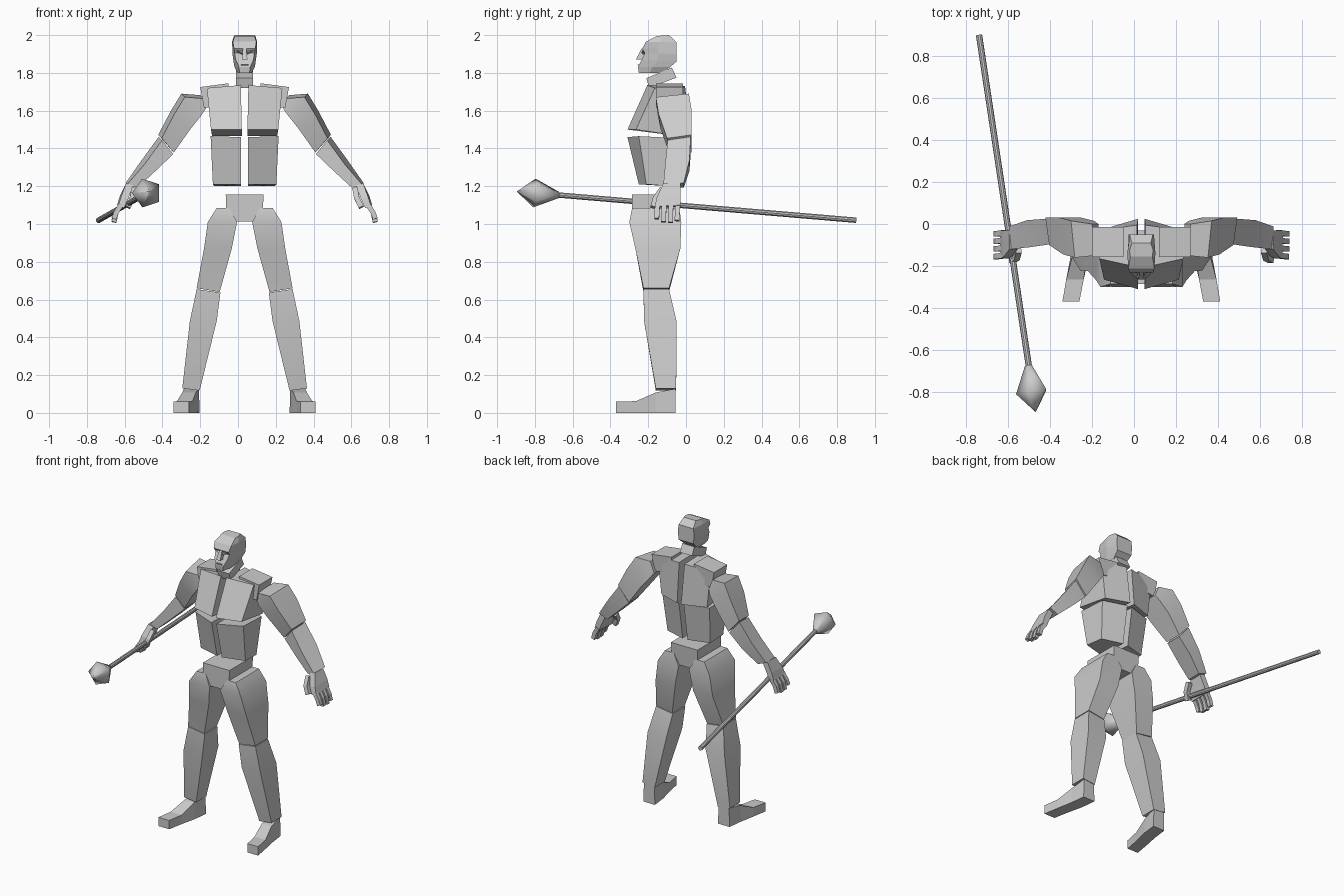
import bpy, bmesh, math
from mathutils import Vector

CX = 0.035  # body centre line, offset because the staff widens the pose
grey = bpy.data.materials.new("light grey")
grey.diffuse_color = (0.6, 0.6, 0.6, 1)


def loft(name, rings, smooth=False, side=1, offset=CX):
    """Skin equal-sized rings of points and cap both ends."""
    bm = bmesh.new()
    rows = [[bm.verts.new((side * x + offset, y, z)) for x, y, z in r] for r in rings]
    n = len(rows[0])
    for a, b in zip(rows, rows[1:]):
        for i in range(n):
            j = (i + 1) % n
            bm.faces.new((a[i], a[j], b[j], b[i]))
    bm.faces.new(rows[0])
    bm.faces.new(rows[-1])
    bmesh.ops.recalc_face_normals(bm, faces=bm.faces)
    me = bpy.data.meshes.new(name)
    bm.to_mesh(me)
    bm.free()
    me.materials.append(grey)
    ob = bpy.data.objects.new(name, me)
    bpy.context.collection.objects.link(ob)
    if smooth:
        bpy.ops.object.select_all(action='DESELECT')
        ob.select_set(True)
        bpy.context.view_layer.objects.active = ob
        bpy.ops.object.shade_smooth_by_angle(angle=math.radians(35))
    return ob


def pair(name, rings, smooth=False):
    for s, label in ((1, "left_"), (-1, "right_")):
        loft(label + name, rings, smooth, s)


def flat(x0, x1, y0, y1, z0, z1=None):
    """Level ring; z0 at the inner edge, z1 at the outer edge."""
    z1 = z0 if z1 is None else z1
    return [(x0, y0, z0), (x1, y0, z1), (x1, y1, z1), (x0, y1, z0)]


def arm(ox, oz, ix, iz, y0, y1, inset=0.018):
    """Ring across a sloping arm, front outer edge pulled in."""
    return [(ox - inset, y0, oz - inset), (ox, y1, oz),
            (ix, y1, iz), (ix, y0 + 0.01, iz)]


def stick(pts, w, t):
    """Rings of a bent finger running through pts."""
    rings = []
    for k, p in enumerate(pts):
        a, b = Vector(pts[max(k - 1, 0)]), Vector(pts[min(k + 1, len(pts) - 1)])
        d = (b - a).normalized()
        v = d.cross(Vector((0, 1, 0))).normalized()
        u = v.cross(d)
        c = Vector(p)
        rings.append([c + u * (w * i) + v * (t * j)
                      for i, j in ((-1, -1), (1, -1), (1, 1), (-1, 1))])
    return rings


# torso halves
pair("chest", [
    [(.02, -.205, 1.735), (.20, -.165, 1.72), (.20, -.03, 1.715), (.02, -.005, 1.73)],
    [(.015, -.31, 1.50), (.178, -.265, 1.50), (.172, -.03, 1.465), (.015, .025, 1.465)]])
pair("abdomen", [
    [(.018, -.31, 1.46), (.18, -.25, 1.465), (.178, -.05, 1.455), (.018, .0, 1.455)],
    [(.018, -.25, 1.21), (.168, -.21, 1.21), (.16, -.08, 1.20), (.018, -.04, 1.20)]])
pair("shoulder_cap", [flat(.085, .215, -.158, -.02, 1.63, 1.615),
                      flat(.085, .235, -.158, -.015, 1.745, 1.725)])

# pelvis and neck
loft("pelvis", [flat(-.095, .095, -.285, -.04, 1.012),
                flat(-.1, .1, -.285, -.03, 1.155)])
loft("neck", [[(x, y, z) for x, y, z in ((-.045, -.195, 1.72), (.045, -.195, 1.72),
                                         (.045, -.05, 1.775), (-.045, -.05, 1.775))],
              [(x, y, z) for x, y, z in ((-.045, -.21, 1.772), (.045, -.21, 1.772),
                                         (.045, -.075, 1.828), (-.045, -.075, 1.828))]])

# head: front y, z, half width / back y, z, half width
HEAD = [(-.155, 1.995, .052, -.09, 2.0, .045),
        (-.212, 1.965, .062, -.05, 1.963, .055),
        (-.232, 1.928, .056, -.05, 1.93, .06),
        (-.218, 1.905, .052, -.05, 1.90, .06),
        (-.235, 1.87, .047, -.05, 1.86, .055),
        (-.254, 1.832, .03, -.085, 1.83, .05),
        (-.25, 1.80, .026, -.12, 1.80, .035)]
rings = []
for fy, fz, fw, by, bz, bw in HEAD:
    my, mz, mw = fy * .55 + by * .45, (fz + bz) / 2, max(fw, bw) * 1.08
    rings.append([(-fw, fy, fz), (fw, fy, fz), (mw, my, mz),
                  (bw, by, bz), (-bw, by, bz), (-mw, my, mz)])
loft("head", rings)
loft("nose", [flat(-.009, .009, -.236, -.20, 1.928),
              flat(-.015, .015, -.264, -.21, 1.872)])
pair("brow", [[(.012, -.222, 1.915), (.012, -.236, 1.905), (.012, -.222, 1.897)],
              [(.055, -.21, 1.932), (.055, -.226, 1.924), (.055, -.212, 1.917)]])
loft("mouth", [flat(-.02, .02, -.254, -.24, 1.838), flat(-.02, .02, -.256, -.24, 1.845)])

# arms
pair("upper_arm", [arm(.235, 1.682, .205, 1.61, -.15, 0),
                   arm(.335, 1.69, .225, 1.58, -.16, .015),
                   arm(.39, 1.60, .285, 1.505, -.145, .03),
                   arm(.457, 1.472, .375, 1.378, -.10, .03)], True)
pair("forearm", [arm(.455, 1.462, .378, 1.37, -.097, .025),
                 arm(.545, 1.338, .472, 1.28, -.11, .018),
                 arm(.63, 1.217, .568, 1.192, -.12, -.012, .008)], True)

# hands
pair("palm", [[(.59, -.12, 1.205), (.628, -.12, 1.215), (.628, -.03, 1.215), (.59, -.03, 1.205)],
              [(.615, -.155, 1.135), (.655, -.155, 1.14), (.66, -.03, 1.15), (.62, -.03, 1.145)],
              [(.638, -.165, 1.085), (.67, -.165, 1.095), (.675, -.03, 1.10), (.643, -.03, 1.09)]])
for i in range(4):
    y = -.042 - .036 * i
    drop = (.01, 0, .003, .02)[i]
    pair("finger_%d" % (i + 1), stick(
        [(.652, y, 1.105), (.68, y - .004, 1.06), (.692, y - .005, 1.008 + drop)], .013, .013))
pair("thumb", stick([(.585, -.125, 1.185), (.595, -.16, 1.135), (.618, -.172, 1.088)], .015, .014))

# legs
pair("thigh", [flat(.08, .148, -.285, -.035, 1.085),
               flat(.04, .195, -.30, -.025, 1.01),
               flat(.068, .215, -.268, -.03, .87),
               flat(.132, .254, -.225, -.09, .64, .66)], True)
pair("shin", [flat(.128, .254, -.225, -.09, .637, .655),
              flat(.148, .29, -.222, -.05, .485),
              flat(.238, .33, -.16, -.052, .118, .13)], True)


# feet: inner x, outer x, y, height
pair("foot", [[(a, y, 0), (b, y, 0), (b - t, y, h), (a + t, y, h)]
              for a, b, y, h, t in ((.238, .325, -.055, .128, .004),
                                    (.25, .338, -.16, .108, .008),
                                    (.275, .358, -.265, .062, 0),
                                    (.295, .376, -.37, .06, 0))])

# staff with a five-sided spear head
tail, tip = Vector((-.738, .9, 1.02)), Vector((-.468, -.895, 1.172))
axis = (tip - tail).normalized()
across = axis.cross(Vector((0, 0, 1))).normalized()
up = across.cross(axis)


def hoop(dist, r, n):
    c = tail + axis * dist
    return [c + r * (across * math.cos(math.tau * k / n) + up * math.sin(math.tau * k / n))
            for k in range(n)]


length = (tip - tail).length
loft("staff", [hoop(0, .015, 10), hoop(length - .2, .015, 10)], True, offset=0)
spear = loft("spear_head", [hoop(length - .225, .018, 5), hoop(length - .098, .08, 5),
                            hoop(length, .001, 5)], offset=0)
spear.data.shade_smooth()
